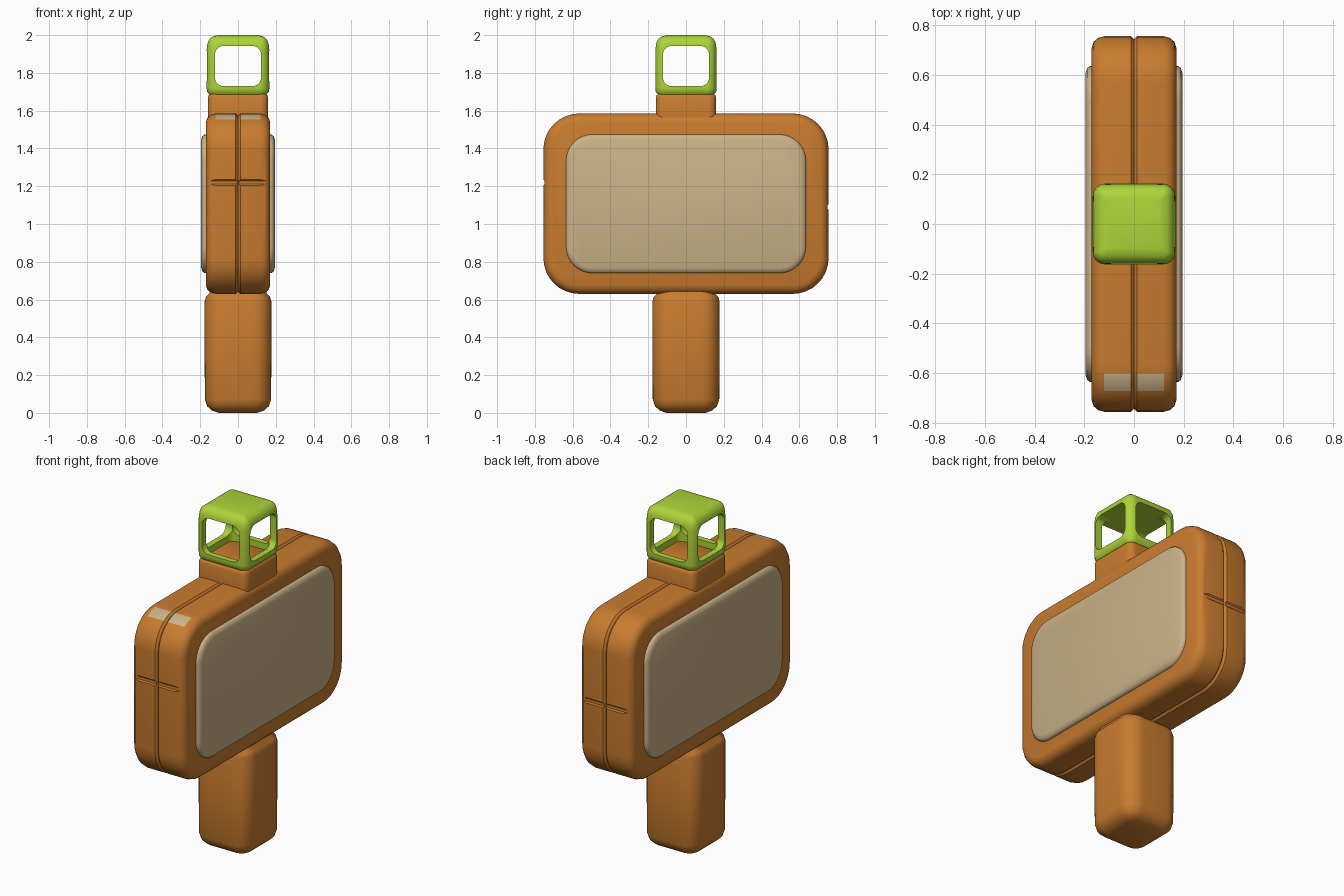
import bpy, bmesh, math
from mathutils import Matrix

if "Cube" in bpy.data.objects:
    bpy.data.objects.remove(bpy.data.objects["Cube"])


def material(name, rgb):
    m = bpy.data.materials.new(name)
    m.diffuse_color = (*rgb, 1)
    m.use_nodes = True
    m.node_tree.nodes["Principled BSDF"].inputs["Base Color"].default_value = m.diffuse_color
    return m


WOOD = material("orange wood", (0.58, 0.20, 0.028))
PANEL = material("pale wood", (0.60, 0.45, 0.25))
GREEN = material("lime green", (0.42, 0.66, 0.04))


def block(name, axis, hu, hv, radius, layers, mats, centre=(0, 0), seg=8):
    """Rounded-rectangle rings stacked along an axis; layers = (position, inset)."""
    bm = bmesh.new()
    rings = []
    for w, inset in layers:
        a, b, r = hu - inset, hv - inset, max(radius - inset, 0.012)
        ring = []
        for q, (su, sv) in enumerate([(1, 1), (-1, 1), (-1, -1), (1, -1)]):
            for i in range(seg + 1):
                t = math.pi / 2 * (q + i / seg)
                u = centre[0] + su * (a - r) + r * math.cos(t)
                v = centre[1] + sv * (b - r) + r * math.sin(t)
                co = {"x": (w, u, v), "y": (u, w, v), "z": (u, v, w)}[axis]
                ring.append(bm.verts.new(co))
        rings.append(ring)
    n = len(rings[0])
    for lo, hi in zip(rings, rings[1:]):
        for i in range(n):
            j = (i + 1) % n
            bm.faces.new((lo[i], lo[j], hi[j], hi[i]))
    bm.faces.new(rings[0])
    bm.faces.new(rings[-1])
    bmesh.ops.recalc_face_normals(bm, faces=bm.faces)
    me = bpy.data.meshes.new(name)
    bm.to_mesh(me)
    bm.free()
    for m in mats:
        me.materials.append(m)
    ob = bpy.data.objects.new(name, me)
    bpy.context.collection.objects.link(ob)
    return ob


def cut(ob, cutters):
    """Subtract the cutters, bake the result and remove them."""
    for c in cutters:
        c.hide_render = True
        mod = ob.modifiers.new("cut", "BOOLEAN")
        mod.operation = "DIFFERENCE"
        mod.object = c
    bpy.context.view_layer.update()
    dg = bpy.context.evaluated_depsgraph_get()
    me = bpy.data.meshes.new_from_object(ob.evaluated_get(dg))
    ob.modifiers.clear()
    ob.data = me
    for c in cutters:
        bpy.data.objects.remove(c)


def smooth(ob, angle=40):
    ob.data.polygons.foreach_set("use_smooth", [True] * len(ob.data.polygons))
    ob.data.set_sharp_from_angle(angle=math.radians(angle))


# Post with worn foot
smooth(block("post", "z", 0.177, 0.178, 0.095,
             [(0, 0.075), (0.012, 0.04), (0.035, 0.014), (0.07, 0.002), (0.3, 0),
              (0.59, 0), (0.615, 0.008), (0.632, 0.025), (0.66, 0.03)], [WOOD]))

# Sign board: two halves meeting in a seam, with a raised panel on each side
for s, side in ((1, "right"), (-1, "left")):
    board = block("board_" + side, "x", 0.755, 0.4775, 0.19,
                  [(0, 0.012), (s * 0.012, 0), (s * 0.12, 0), (s * 0.145, 0.007),
                   (s * 0.162, 0.022), (s * 0.17, 0.045)], [WOOD, PANEL], (0, 1.1075))
    # Worn pale patch on the upper front corner
    for p in board.data.polygons:
        c = p.center
        if -0.68 < c.y < -0.59 and c.z > 1.54 and 0.02 < abs(c.x) < 0.12:
            p.material_index = 1
    # Small notches in the end grain
    notches = []
    for y, z in ((0.765, 1.09), (-0.765, 1.22)):
        n = block("notch_cutter", "x", 0.018, 0.018, 0.002,
                  [(-0.3, 0), (0.3, 0)], [WOOD], seg=1)
        n.data.transform(Matrix.Translation((0, y, z)) @ Matrix.Rotation(math.pi / 4, 4, "X"))
        notches.append(n)
    cut(board, notches)
    smooth(board)
    smooth(block("panel_" + side, "x", 0.635, 0.367, 0.14,
                 [(s * 0.15, 0), (s * 0.178, 0), (s * 0.188, 0.008), (s * 0.195, 0.028)],
                 [PANEL], (0, 1.107)))

# Neck under the lantern
smooth(block("neck", "z", 0.16, 0.16, 0.04,
             [(1.56, 0), (1.67, 0), (1.682, 0.005), (1.692, 0.018)], [WOOD]))

# Lantern cage: rounded cube with openings on four sides and in its floor
cage = block("lantern_cage", "z", 0.166, 0.162, 0.05,
             [(1.686, 0.014), (1.70, 0.002), (1.72, 0), (1.92, 0), (1.955, 0.004),
              (1.978, 0.014), (1.992, 0.032), (2.0, 0.06)], [GREEN])
openings = [block("window_cutter_" + a, a, 0.122, 0.106, 0.045,
                  [(-0.4, 0), (0.4, 0)], [GREEN], (0, 1.836)) for a in "xy"]
openings.append(block("floor_cutter", "z", 0.131, 0.128, 0.04,
                      [(1.6, 0), (1.9, 0)], [GREEN]))
cut(cage, openings)
smooth(cage)
